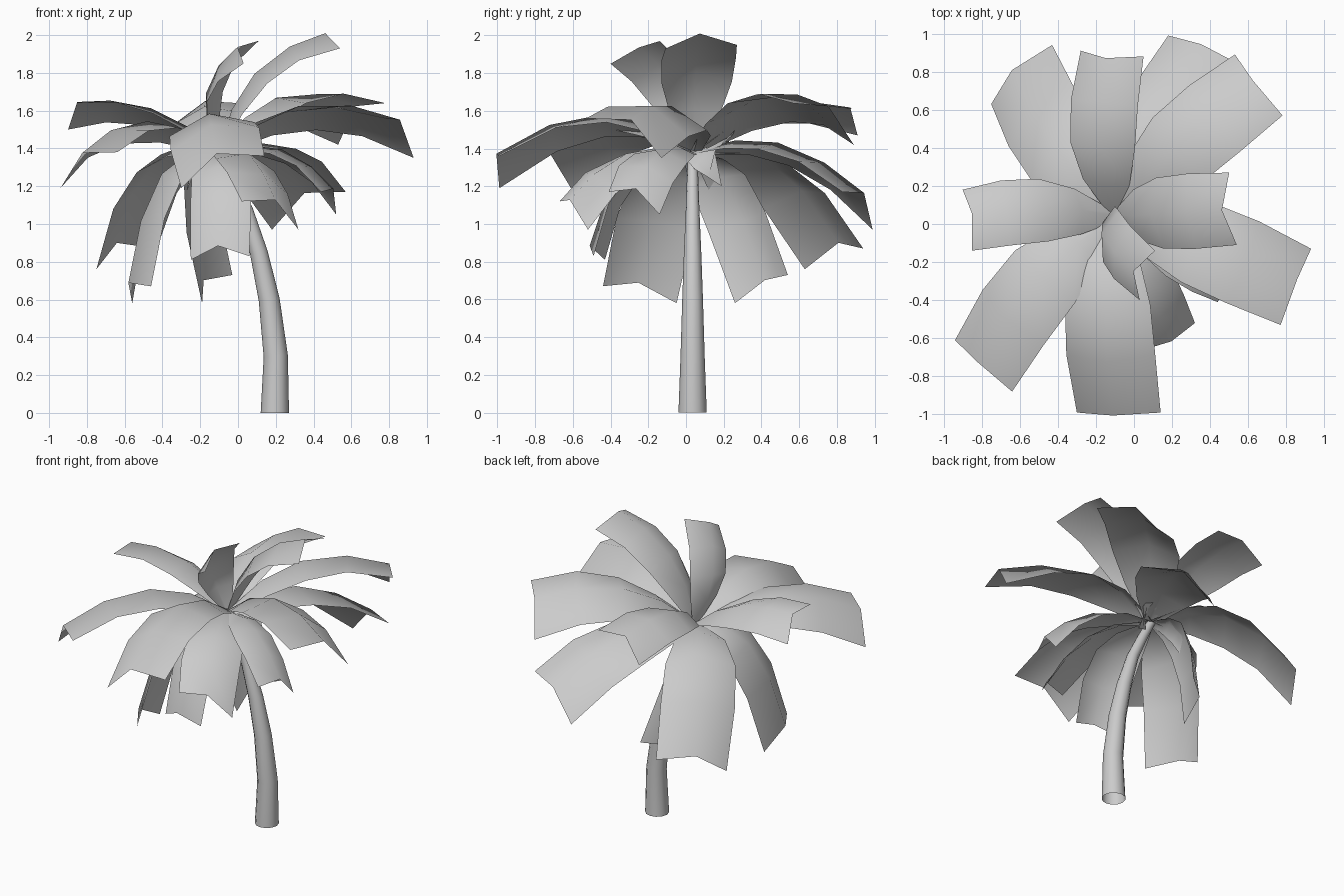
import bpy, bmesh, math
from mathutils import Vector

cube = bpy.data.objects.get("Cube")
if cube:
    bpy.data.objects.remove(cube, do_unlink=True)

grey = bpy.data.materials.new("plain grey")
grey.use_nodes = True
GREY = (0.6, 0.6, 0.6, 1)
grey.diffuse_color = GREY
grey.node_tree.nodes["Principled BSDF"].inputs["Base Color"].default_value = GREY

CROWN = Vector((-0.1, 0.04, 1.37))


def finish(bm, name):
    """Turn a bmesh into a smooth-shaded grey object."""
    mesh = bpy.data.meshes.new(name)
    bm.to_mesh(mesh)
    bm.free()
    mesh.materials.append(grey)
    obj = bpy.data.objects.new(name, mesh)
    bpy.context.collection.objects.link(obj)
    bpy.ops.object.select_all(action="DESELECT")
    obj.select_set(True)
    bpy.context.view_layer.objects.active = obj
    bpy.ops.object.shade_smooth_by_angle(angle=math.radians(80))


def trunk():
    """Bent, tapering open tube: (x, z, radius) rings."""
    bm = bmesh.new()
    rings = []
    sides = 12
    for x, z, r in [(0.195, 0, 0.075), (0.2, 0.3, 0.064), (0.165, 0.6, 0.055),
                    (0.11, 0.85, 0.046), (0.04, 1.08, 0.036),
                    (-0.04, 1.25, 0.03), (-0.11, 1.38, 0.025)]:
        tilt = 0.35 * z / CROWN.z
        ring = []
        for i in range(sides):
            a = math.tau * i / sides
            c = math.cos(a) * r
            ring.append(bm.verts.new((x + c, 0.035 + math.sin(a) * r, z + c * tilt)))
        rings.append(ring)
    for low, high in zip(rings, rings[1:]):
        for i in range(sides):
            j = (i + 1) % sides
            bm.faces.new((low[i], low[j], high[j], high[i]))
    finish(bm, "trunk")


def leaf(name, a, b, reach, height, sway=(0, 0)):
    """Arched sheet with a raised midrib, ending in the tip corners a and b.

    reach and height place the bend of the arch, sway moves it sideways."""
    a, b = Vector(a), Vector(b)
    tip = (a + b) / 2
    side = (b - a) / 2
    out = tip - CROWN
    if out.x * side.y - out.y * side.x < 0:
        side = -side
    bend = CROWN + out * reach + Vector((*sway, 0))
    bend.z = height
    flat = Vector((side.x, side.y, 0)).normalized() * side.length
    ridge = side.length * 0.36
    bm = bmesh.new()
    rows = []
    for t, width in [(0, 0.15), (0.22, 0.7), (0.45, 0.98), (0.72, 1.04), (1, 1)]:
        s = 1 - t
        point = CROWN * s * s + bend * 2 * s * t + tip * t * t
        tangent = ((bend - CROWN) * s + (tip - bend) * t).normalized()
        across = flat.lerp(side, t) * width
        normal = tangent.cross(across).normalized()
        # edges sag below the path, except at the tip
        point -= normal * ridge * 2 * s * t
        middle = point + normal * ridge * width
        if t == 1:
            middle -= tangent * 0.06
        rows.append([bm.verts.new(p) for p in (point - across, middle, point + across)])
    for p, q in zip(rows, rows[1:]):
        for i in range(2):
            bm.faces.new((p[i], q[i], q[i + 1], p[i + 1]))
    finish(bm, name)


trunk()

# Leaves rising above the crown
leaf("upright_leaf_front", (0.03, -0.40, 1.85), (0.11, -0.14, 1.97), 0.1, 1.78, (-0.18, -0.04))
leaf("upright_leaf_left", (0.5, 0.27, 1.95), (0.54, -0.11, 1.93), 0.28, 1.95)

# Wide spreading leaves
leaf("spread_leaf_front", (-0.30, -0.99, 1.19), (0.14, -0.99, 1.36), 0.5, 1.76, (-0.11, 0))
leaf("spread_leaf_front_right", (-0.94, -0.61, 1.19), (-0.64, -0.88, 1.38), 0.5, 1.68, (-0.13, 0.08))
leaf("spread_leaf_right", (-0.90, 0.18, 1.5), (-0.85, -0.14, 1.64), 0.55, 1.72, (0, 0.1))
leaf("spread_leaf_back", (-0.28, 0.91, 1.47), (0.05, 0.88, 1.61), 0.45, 1.75, (-0.13, 0))
leaf("spread_leaf_back_left", (0.78, 0.57, 1.64), (0.53, 0.89, 1.42), 0.5, 1.83, (-0.05, 0.08))
leaf("spread_leaf_left", (0.93, -0.13, 1.35), (0.77, -0.53, 1.56), 0.5, 1.77, (0, 0.08))

# Drooping leaves underneath
leaf("droop_leaf_back_right", (-0.75, 0.63, 0.76), (-0.43, 0.94, 0.87), 0.6, 1.52, (-0.1, -0.04))
leaf("droop_leaf_back_left", (0.18, 0.99, 0.97), (0.57, 0.83, 1.17), 0.6, 1.54, (-0.07, 0))
leaf("droop_leaf_right", (-0.56, -0.05, 0.58), (-0.46, -0.44, 0.67), 0.9, 1.42, (-0.02, 0.1))
leaf("droop_leaf_front", (-0.25, -0.43, 0.81), (0.06, -0.49, 0.83), 0.9, 1.42)
leaf("droop_leaf_back", (-0.19, 0.26, 0.58), (-0.03, 0.54, 0.73), 0.8, 1.4, (-0.25, -0.15))
leaf("droop_leaf_left", (0.52, -0.14, 1.05), (0.44, -0.41, 1.17), 0.7, 1.48)
leaf("droop_leaf_front_left", (0.32, -0.52, 0.97), (0.02, -0.67, 1.12), 0.7, 1.45)

# Small young leaves beside the crown
leaf("young_leaf_left", (0.06, 0.19, 1.2), (0.02, 0.26, 1.5), 0.5, 1.4)
leaf("young_leaf_back", (-0.27, 0.12, 1.18), (-0.2, 0.26, 1.25), 0.7, 1.38)
